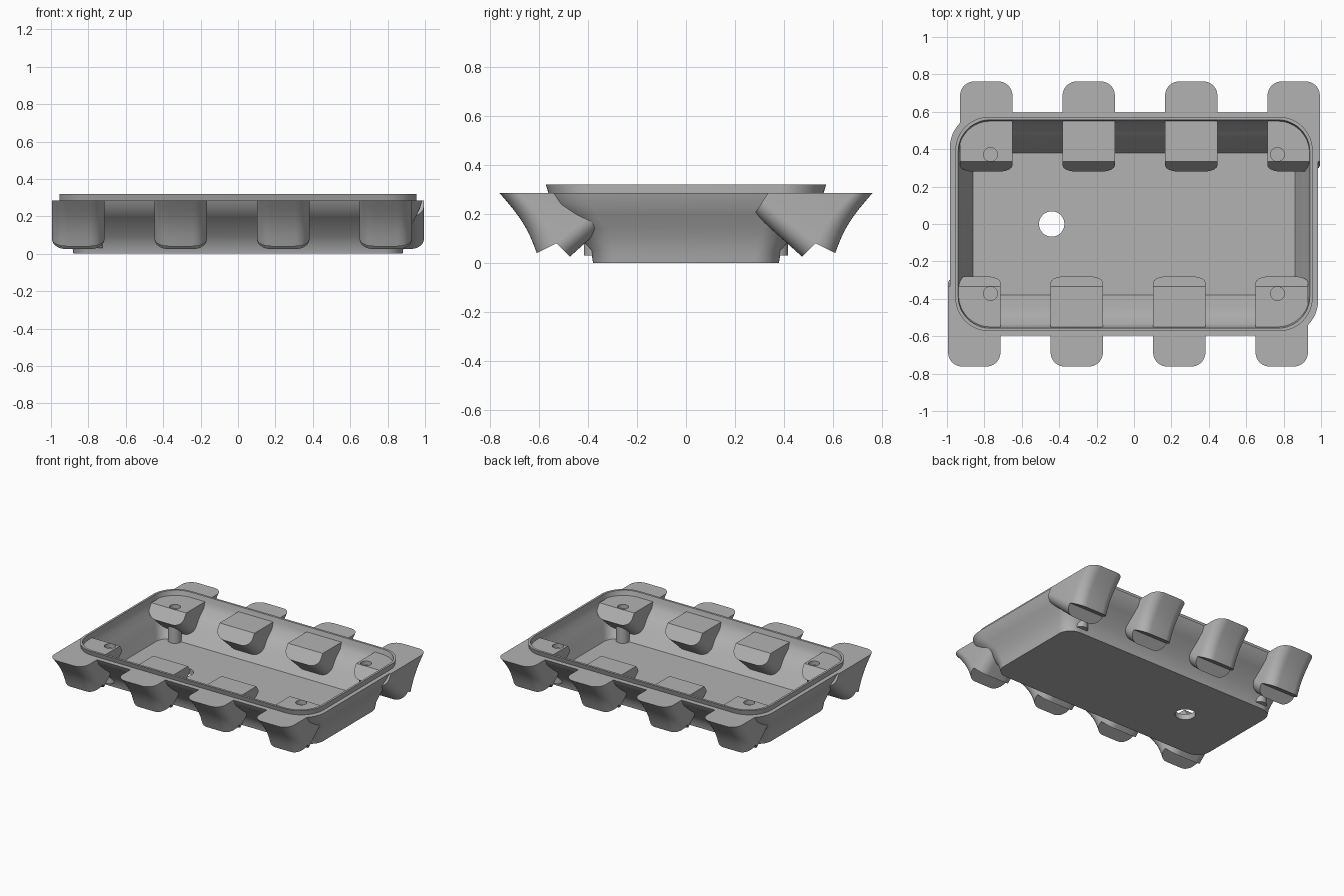
import bpy, bmesh, math

cube = bpy.data.objects.get("Cube")
if cube:
    bpy.data.objects.remove(cube, do_unlink=True)

grey = bpy.data.materials.new("plain grey")
grey.use_nodes = True
colour = (0.45, 0.45, 0.45, 1)
grey.diffuse_color = colour
grey.node_tree.nodes["Principled BSDF"].inputs["Base Color"].default_value = colour


def loft(name, rings, close=False):
    """Skin equal-length rings of points, capped at both ends."""
    bm = bmesh.new()
    loops = [[bm.verts.new(p) for p in ring] for ring in rings]
    for a, b in zip(loops, loops[1:]):
        n = len(a)
        for i in range(n):
            j = (i + 1) % n
            bm.faces.new((a[i], a[j], b[j], b[i]))
    bm.faces.new(loops[0][::-1])
    bm.faces.new(loops[-1])
    bmesh.ops.recalc_face_normals(bm, faces=bm.faces[:])
    mesh = bpy.data.meshes.new(name)
    bm.to_mesh(mesh)
    bm.free()
    mesh.materials.append(grey)
    ob = bpy.data.objects.new(name, mesh)
    bpy.context.collection.objects.link(ob)
    return ob


def rounded_rect(hx, hy, r, z, steps=12):
    pts = []
    for k, (sx, sy) in enumerate([(1, 1), (-1, 1), (-1, -1), (1, -1)]):
        for i in range(steps + 1):
            a = (k + i / steps) * math.pi / 2
            pts.append((sx * (hx - r) + r * math.cos(a),
                        sy * (hy - r) + r * math.sin(a), z))
    return pts


def cylinder(name, x, y, r, z0, z1):
    circle = [(x + r * math.cos(i * math.tau / 32), y + r * math.sin(i * math.tau / 32))
              for i in range(32)]
    return loft(name, [[(*p, z0) for p in circle], [(*p, z1) for p in circle]])


def activate(ob):
    bpy.ops.object.select_all(action='DESELECT')
    ob.select_set(True)
    bpy.context.view_layer.objects.active = ob


def smooth(ob):
    activate(ob)
    bpy.ops.object.shade_smooth_by_angle(angle=math.radians(30))


def drill(ob, x, y, r, z0, z1):
    cutter = cylinder("hole_cutter", x, y, r, z0, z1)
    cutter.hide_render = True
    mod = ob.modifiers.new("hole", 'BOOLEAN')
    mod.operation = 'DIFFERENCE'
    mod.solver = 'EXACT'
    mod.object = cutter
    activate(ob)
    bpy.ops.object.modifier_apply(modifier=mod.name)
    bpy.data.objects.remove(cutter, do_unlink=True)


# Tray shell: outer wall upward, shelf, lip, then inner wall down to the floor
wall = [
    (.88, .38, .10, 0), (.888, .388, .10, .05), (.90, .42, .12, .09),
    (.92, .455, .14, .14), (.95, .525, .16, .195), (.972, .575, .18, .24),
    (.985, .597, .19, .285), (.955, .562, .18, .285), (.955, .573, .18, .32),
    (.94, .557, .17, .32), (.938, .55, .17, .285), (.93, .535, .16, .24),
    (.91, .485, .14, .195), (.89, .44, .12, .13), (.87, .40, .10, .07),
    (.86, .38, .09, .04)]
tray = loft("tray", [rounded_rect(*w) for w in wall])
drill(tray, -.44, 0, .068, -.1, .1)
smooth(tray)


# Clip feet: side profile swept across the width with rounded edges
def foot_slice(x, cx, side, d):
    outer = []
    for i in range(9):
        t = i / 8
        y = .762 - .152 * t - .02 * math.sin(math.pi * t)
        outer.append((y - d, .285 - (.245 - .5 * d) * t))
    inner = [(.53, .08), (.475 + .7 * d, .025 + .7 * d),
             (.28 + .45 * d, .2 + .7 * d), (.335, .285)]
    return [(cx + x, side * y, z) for y, z in outer + inner]


def foot(name, cx, side):
    half, r = .14, .075
    stations = []
    for i in range(9):
        a = i / 8 * math.pi / 2
        stations.append((-half + r * (1 - math.cos(a)), r * (1 - math.sin(a))))
    stations += [(-x, d) for x, d in reversed(stations)]
    return loft(name, [foot_slice(x, cx, side, d) for x, d in stations])


for side, label in ((1, "back"), (-1, "front")):
    for i in range(4):
        cx = side * (-.79 + .548 * i)
        ob = foot(f"{label}_foot_{i + 1}", cx, side)
        # Corner feet carry a screw recess over a round post
        if i in (0, 3):
            px = math.copysign(.767, cx)
            drill(ob, px, side * .372, .037, .24, .35)
            smooth(cylinder(f"{label}_post_{i + 1}", px, side * .372, .045, .03, .255))
        smooth(ob)
